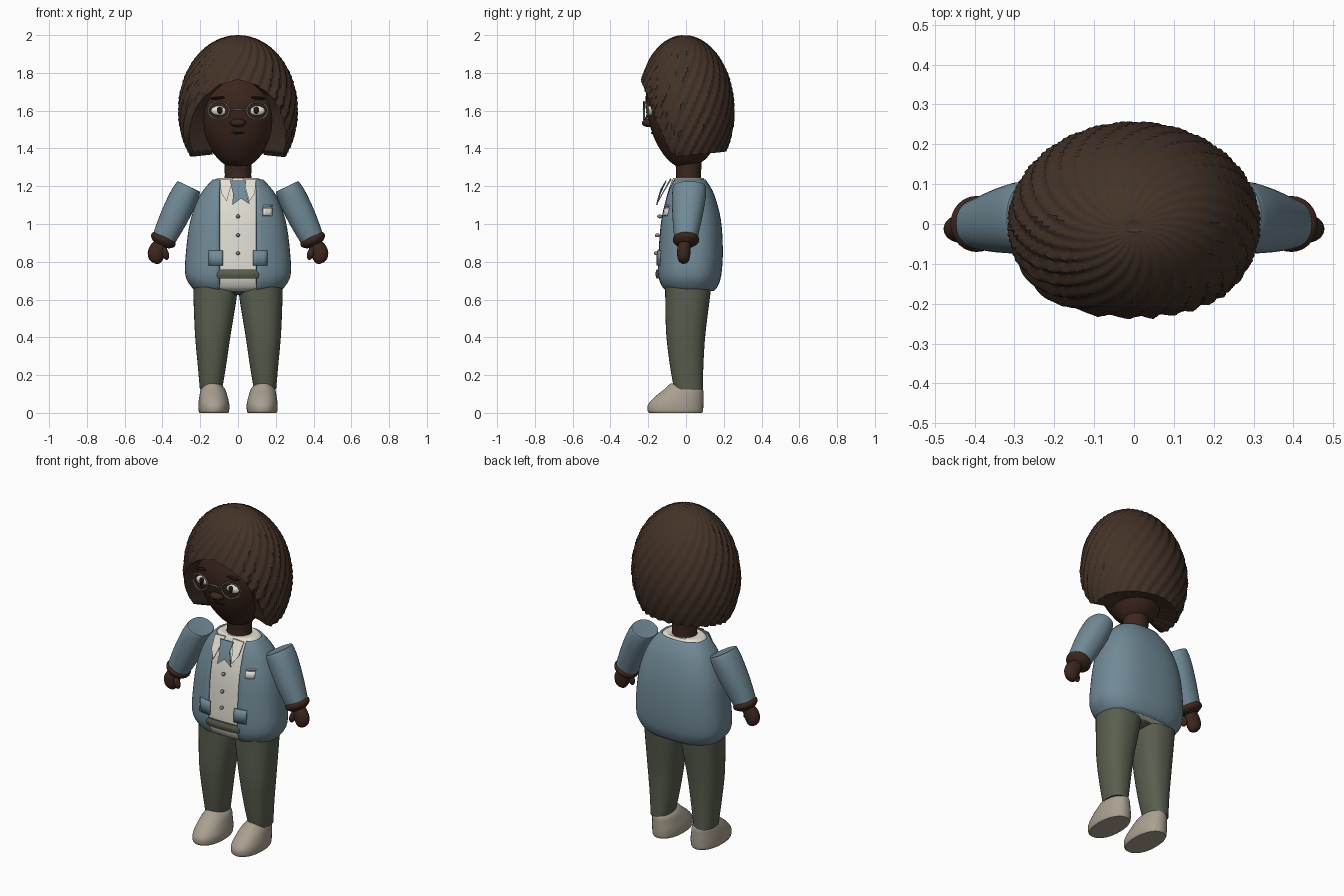
import bpy, bmesh, math
from mathutils import Matrix, Vector

if "Cube" in bpy.data.objects:
    bpy.data.objects.remove(bpy.data.objects["Cube"])


def material(name, rgb):
    m = bpy.data.materials.new(name)
    m.diffuse_color = (*rgb, 1)
    m.use_nodes = True
    m.node_tree.nodes["Principled BSDF"].inputs["Base Color"].default_value = m.diffuse_color
    return m


HAIR = material("hair brown", (0.058, 0.033, 0.021))
SKIN = material("skin brown", (0.046, 0.020, 0.013))
BLUE = material("jacket blue", (0.165, 0.255, 0.31))
GREEN = material("trouser green", (0.100, 0.113, 0.076))
CREAM = material("shirt cream", (0.76, 0.73, 0.65))
TAN = material("shoe tan", (0.40, 0.35, 0.28))
GREY = material("frame grey", (0.24, 0.23, 0.21))
DARK = material("dark brown", (0.012, 0.008, 0.006))


def finish(name, bm, mat, mirror=False, solid=0, angle=40):
    bmesh.ops.recalc_face_normals(bm, faces=bm.faces)
    me = bpy.data.meshes.new(name)
    bm.to_mesh(me)
    bm.free()
    me.materials.append(mat)
    ob = bpy.data.objects.new(name, me)
    bpy.context.collection.objects.link(ob)
    bpy.ops.object.select_all(action='DESELECT')
    ob.select_set(True)
    bpy.context.view_layer.objects.active = ob
    bpy.ops.object.shade_smooth_by_angle(angle=math.radians(angle))
    if solid:
        s = ob.modifiers.new("thickness", 'SOLIDIFY')
        s.thickness = solid
        s.offset = -1
    if mirror:
        ob.modifiers.new("mirror", 'MIRROR')
    return ob


def smooth_rings(rings, sub=4):
    """Catmull-Rom interpolation between rings (x, y, z, rx, ry)."""
    out = []
    n = len(rings)
    for i in range(n - 1):
        a, b, c, d = (rings[min(max(i + k, 0), n - 1)] for k in (-1, 0, 1, 2))
        for s in range(sub):
            t = s / sub
            out.append([0.5 * (2 * q + (r - p) * t + (2 * p - 5 * q + 4 * r - w) * t * t
                               + (3 * q - p - 3 * r + w) * t ** 3)
                        for p, q, r, w in zip(a, b, c, d)])
    return out + [list(rings[-1])]


def spow(v, e):
    return math.copysign(abs(v) ** e, v)


def loft(name, rings, mat, p=2.0, segs=36, gap=0, matrix=None, **kw):
    """Skin of superellipse rings; gap leaves an opening in the front."""
    bm = bmesh.new()
    rows = []
    for x, y, z, rx, ry in smooth_rings(rings):
        a0 = math.asin(min(0.95, (gap / rx) ** (p / 2))) if gap else 0
        count = segs + 1 if gap else segs
        row = []
        for k in range(count):
            a = a0 + (2 * math.pi - 2 * a0) * k / segs
            row.append(bm.verts.new((x + rx * spow(math.sin(a), 2 / p),
                                     y - ry * spow(math.cos(a), 2 / p), z)))
        rows.append(row)
    for r, s in zip(rows, rows[1:]):
        for k in range(segs):
            j = (k + 1) % len(r)
            bm.faces.new((r[k], r[j], s[j], s[k]))
    if not gap:
        bm.faces.new(rows[0])
        bm.faces.new(rows[-1])
    if matrix:
        bm.transform(matrix)
    return finish(name, bm, mat, **kw)


def span(z, rx, front, back, x=0):
    """Ring from its half width and its front and back y."""
    return (x, (front + back) / 2, z, rx, (back - front) / 2)


def ball(name, loc, radii, mat, mirror=False, rot=0):
    bm = bmesh.new()
    m = Matrix.Translation(loc) @ Matrix.Rotation(rot, 4, 'Y') @ Matrix.Diagonal((*radii, 1))
    bmesh.ops.create_uvsphere(bm, u_segments=20, v_segments=12, radius=1, matrix=m)
    return finish(name, bm, mat, mirror)


def plate(name, points, mat, mirror=False, thick=0.006):
    bm = bmesh.new()
    bm.faces.new([bm.verts.new(p) for p in points])
    bm.normal_update()
    bmesh.ops.triangulate(bm, faces=bm.faces)
    ex = bmesh.ops.extrude_face_region(bm, geom=bm.faces[:])
    bmesh.ops.translate(bm, vec=(0, thick, 0),
                        verts=[g for g in ex["geom"] if isinstance(g, bmesh.types.BMVert)])
    return finish(name, bm, mat, mirror, angle=30)


# Head and neck
loft("head", [span(1.30, .03, -.04, .02), span(1.315, .07, -.065, .06), span(1.35, .11, -.105, .11),
              span(1.42, .165, -.152, .155), span(1.5, .205, -.185, .185), span(1.6, .225, -.212, .195),
              span(1.7, .215, -.21, .195), span(1.8, .18, -.175, .17), span(1.88, .09, -.09, .09)], SKIN)
loft("neck", [span(1.2, .078, -.062, .085), span(1.26, .07, -.052, .08), span(1.37, .075, -.06, .085)], SKIN)
ball("ear", (.232, -.02, 1.54), (.022, .03, .045), SKIN, True)
ball("nose", (0, -.198, 1.535), (.042, .036, .022), SKIN)
ball("mouth", (0, -.178, 1.482), (.036, .008, .005), DARK)
ball("eyebrow", (.105, -.197, 1.667), (.042, .012, .007), DARK, True, .1)
ball("eye", (.1, -.192, 1.6), (.043, .018, .026), CREAM, True)
ball("iris", (.097, -.204, 1.602), (.018, .009, .019), DARK, True)

# Spectacles
bm = bmesh.new()
rows = []
for i in range(32):
    a = math.tau * i / 32
    ring = []
    for j in range(6):
        b = math.tau * j / 6
        r = 1 + .1 * math.cos(b)
        ring.append(bm.verts.new((.102 + .055 * r * math.cos(a), -.222 + .006 * math.sin(b)
                                  + .02 * max(0, math.cos(a)), 1.6 + .046 * r * math.sin(a))))
    rows.append(ring)
for i in range(32):
    r, s = rows[i], rows[(i + 1) % 32]
    for j in range(6):
        bm.faces.new((r[j], r[(j + 1) % 6], s[(j + 1) % 6], s[j]))
finish("spectacle_rim", bm, GREY, True)
ball("spectacle_bridge", (0, -.224, 1.605), (.052, .005, .005), GREY)


# Swirled hair shell, trimmed to frame the face
def edge_height(deg):
    pts = [(0, 1.765), (20, 1.735), (35, 1.68), (46, 1.6), (57, 1.49), (68, 1.38),
           (80, 1.355), (110, 1.37), (150, 1.38), (180, 1.385)]
    for (a, za), (b, zb) in zip(pts, pts[1:]):
        if deg <= b:
            return za + (zb - za) * (deg - a) / (b - a)
    return pts[-1][1]


bm = bmesh.new()
COLS, ROWS = 224, 30
pole = bm.verts.new((0, -.01, 1.99))
grid = []
for c in range(COLS):
    az = math.tau * c / COLS
    deg = math.degrees(az)
    end = math.acos((edge_height(min(deg, 360 - deg)) - 1.6) / .4)
    col = []
    for r in range(1, ROWS + 1):
        phi = end * r / ROWS
        saw = ((az + .75 * phi) * 28 / math.tau) % 1
        ridge = saw / .7 if saw < .7 else (1 - saw) / .3
        k = 1 + .05 * (ridge - .6) * min(1, phi / .7)
        s = math.sin(phi) * k
        col.append(bm.verts.new((.314 * s * math.sin(az), -.255 * s * math.cos(az) - .01 * math.cos(phi) ** 2,
                                 1.6 + .4 * math.cos(phi) * (1 + (k - 1) * .3))))
    # lip tucked under toward the head
    tip = col[-1].co
    col.append(bm.verts.new((tip.x * .55, tip.y * .55, tip.z + .012)))
    grid.append(col)
for c in range(COLS):
    a, b = grid[c], grid[(c + 1) % COLS]
    bm.faces.new((pole, a[0], b[0]))
    for r in range(ROWS):
        bm.faces.new((a[r], a[r + 1], b[r + 1], b[r]))
finish("hair", bm, HAIR, angle=35)

# Jacket, open at the front, over the shirt
JACKET = [span(.645, .215, -.10, .145), span(.665, .245, -.13, .165), span(.73, .279, -.152, .187),
          span(.86, .275, -.15, .195), span(1.02, .252, -.137, .185), span(1.155, .2, -.108, .15),
          span(1.235, .135, -.08, .105)]
loft("jacket", JACKET, BLUE, p=2.5, segs=56, gap=.098, solid=.012)
inner = [(x, y, z, rx - .014, ry - .008) for x, y, z, rx, ry in JACKET]
loft("shirt", inner + [span(1.243, .085, -.06, .09)], CREAM, p=2.4, segs=48)
loft("waistband", [span(.712, .15, -.156, .1), span(.735, .15, -.162, .1), span(.758, .15, -.156, .1)],
     GREEN, p=3.4)


def jacket_front(x, z):
    _, y, _, rx, ry = min(smooth_rings(JACKET, 12), key=lambda r: abs(r[2] - z))
    return y - ry * (1 - min(1, abs(x) / rx) ** 2.5) ** .4


def pocket(name, x0, x1, z0, z1, mat, mirror=False):
    bm = bmesh.new()
    vs = []
    for i in range(5):
        x = x0 + (x1 - x0) * i / 4
        vs.append([bm.verts.new((x, jacket_front(x, z) - .007, z)) for z in (z0, (z0 + z1) / 2, z1)])
    for a, b in zip(vs, vs[1:]):
        for j in range(2):
            bm.faces.new((a[j], b[j], b[j + 1], a[j + 1]))
    finish(name, bm, mat, mirror, solid=.008)


pocket("lower_pocket", .08, .155, .78, .86, BLUE, True)
pocket("breast_pocket", .133, .182, 1.045, 1.085, CREAM)
pocket("pocket_trim", .133, .182, 1.092, 1.1, CREAM)

# Collar, neck scarf and buttons
plate("collar", [(.025, -.085, 1.24), (.095, -.082, 1.235), (.09, -.125, 1.165), (.06, -.15, 1.12)], CREAM, True)
plate("scarf", [(-.043, -.108, 1.23), (.043, -.108, 1.23), (.038, -.135, 1.185), (.062, -.158, 1.105),
                (.015, -.15, 1.135), (-.03, -.158, 1.1), (-.026, -.14, 1.16)], BLUE)
for i, z in enumerate((1.04, .94, .845)):
    ball(f"button_{i + 1}", (0, jacket_front(0, z) - .006, z), (.01, .014, .01), GREY)

# Sleeves, cuffs and hands
arm = Matrix.Translation((.26, 0, 1.198)) @ Matrix.Rotation(math.radians(-25.7), 4, 'Y')
loft("sleeve", [(0, .018, 0, .058, .078), (0, .018, -.006, .068, .088), (0, .015, -.07, .076, .089),
                (0, .008, -.17, .075, .08), (0, .002, -.26, .068, .068), (0, 0, -.31, .062, .06)],
     BLUE, p=2.2, matrix=arm, mirror=True)
loft("cuff", [(0, 0, -.295, .062, .062), (0, 0, -.308, .07, .07), (0, 0, -.325, .066, .066),
              (0, -.003, -.342, .045, .045)], SKIN, matrix=arm, mirror=True)
loft("hand", [(0, -.005, -.33, .034, .032), (.004, -.01, -.36, .043, .035), (.002, -.012, -.40, .046, .035),
              (-.004, -.012, -.432, .034, .027), (-.006, -.012, -.445, .012, .01)],
     SKIN, matrix=arm, mirror=True)
ball("thumb", (.385, -.03, .845), (.018, .018, .036), SKIN, True, .3)

# Trousers and shoes
loft("hips", [span(.625, .03, -.05, .06), span(.645, .11, -.09, .11), span(.68, .2, -.115, .14),
              span(.74, .23, -.12, .15)], GREEN)
loft("trouser_leg", [span(.70, .115, -.112, .135, .122), span(.62, .115, -.11, .128, .121),
                     span(.42, .095, -.105, .103, .133), span(.25, .075, -.085, .092, .138),
                     span(.125, .059, -.063, .09, .143)], GREEN, p=2.3, mirror=True)
loft("shoe", [span(0, .076, -.195, .085, .128), span(.012, .081, -.203, .09, .128),
              span(.045, .082, -.2, .092, .128), span(.085, .075, -.165, .092, .13),
              span(.125, .064, -.115, .09, .132), span(.15, .042, -.09, .07, .134),
              span(.156, .015, -.075, .04, .134)], TAN, p=2.2, mirror=True)
